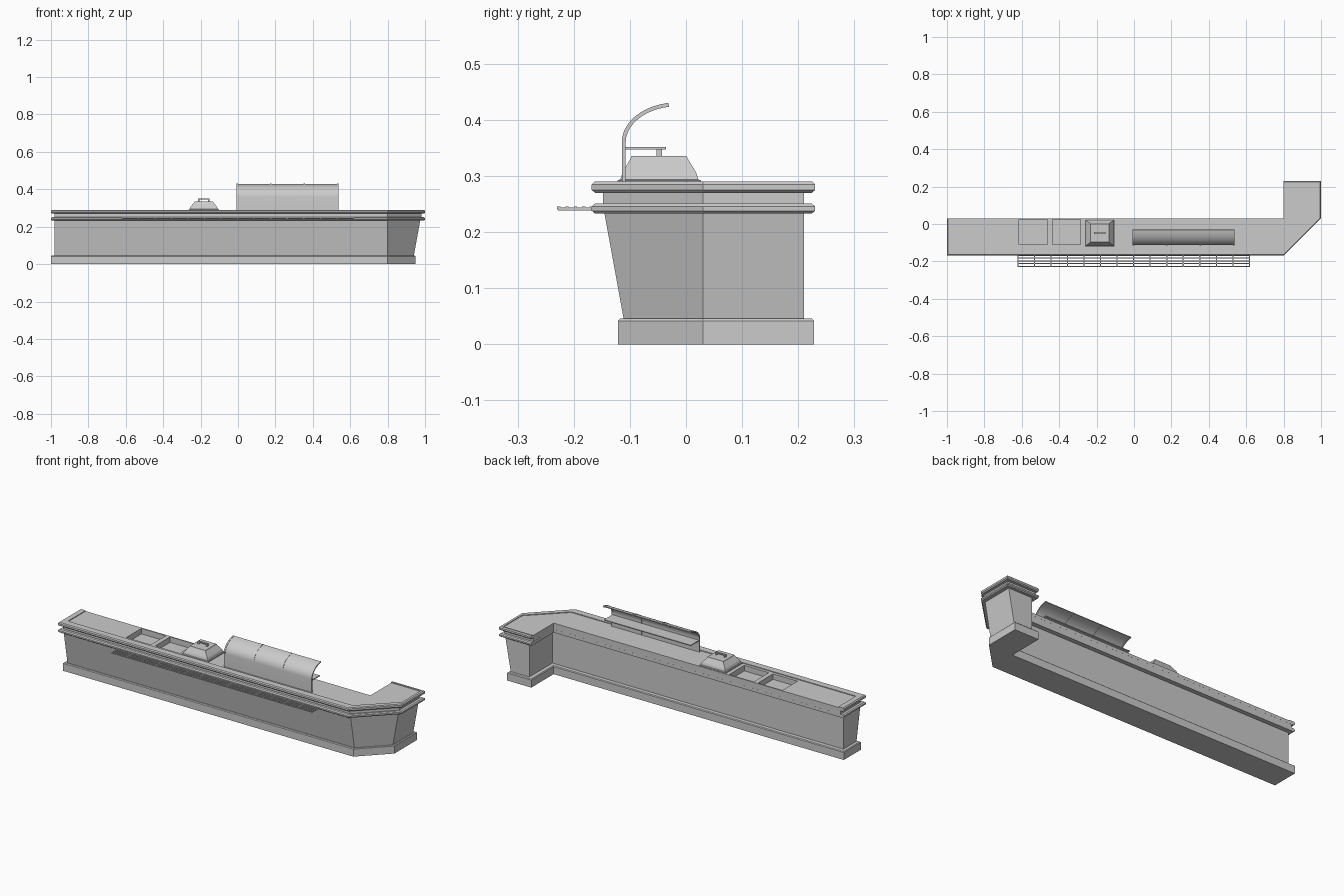
import bpy, bmesh, math

if "Cube" in bpy.data.objects:
    bpy.data.objects.remove(bpy.data.objects["Cube"])

Y_TURN = 0.03  # where the angled corner meets the short leg


def finish(name, bm, smooth=False):
    bmesh.ops.recalc_face_normals(bm, faces=bm.faces)
    me = bpy.data.meshes.new(name)
    bm.to_mesh(me)
    bm.free()
    ob = bpy.data.objects.new(name, me)
    bpy.context.collection.objects.link(ob)
    if smooth:
        bpy.ops.object.select_all(action='DESELECT')
        ob.select_set(True)
        bpy.context.view_layer.objects.active = ob
        bpy.ops.object.shade_smooth_by_angle(angle=math.radians(35))
    return ob


def loft(name, rings):
    """Skin a stack of closed rings and cap both ends."""
    bm = bmesh.new()
    vs = [[bm.verts.new(p) for p in r] for r in rings]
    n = len(rings[0])
    for a, b in zip(vs, vs[1:]):
        for i in range(n):
            j = (i + 1) % n
            bm.faces.new((a[i], a[j], b[j], b[i]))
    bm.faces.new(vs[0][::-1])
    bm.faces.new(vs[-1])
    return finish(name, bm)


def footprint(z, front, left, right, end, back=0.03, inner=0.8, turn=Y_TURN):
    return [(left, front, z), (0.8, front, z), (right, turn, z), (right, end, z),
            (inner, end, z), (inner, back, z), (left, back, z)]


def add_box(bm, x0, x1, y0, y1, z0, z1):
    r = bmesh.ops.create_cube(bm, size=1)
    for v in r['verts']:
        v.co = ((x0 + x1) / 2 + v.co.x * (x1 - x0),
                (y0 + y1) / 2 + v.co.y * (y1 - y0),
                (z0 + z1) / 2 + v.co.z * (z1 - z0))


def boxes(name, items):
    bm = bmesh.new()
    for it in items:
        add_box(bm, *it)
    return finish(name, bm)


def rect(z, x0, x1, y0, y1):
    return [(x0, y0, z), (x1, y0, z), (x1, y1, z), (x0, y1, z)]


def cut(ob, cutter):
    cutter.hide_render = True
    m = ob.modifiers.new("cut", 'BOOLEAN')
    m.operation, m.solver, m.object = 'DIFFERENCE', 'EXACT', cutter
    bpy.context.view_layer.objects.active = ob
    bpy.ops.object.modifier_apply(modifier=m.name)
    bpy.data.objects.remove(cutter)


# plinth with a small chamfer on top
loft("plinth", [footprint(0, -0.121, -1, 0.95, 0.228),
                footprint(0.042, -0.121, -1, 0.95, 0.228),
                footprint(0.046, -0.117, -0.996, 0.946, 0.224, 0.026, 0.804)])

# body leaning outwards at the front
loft("counter_body", [footprint(0.045, -0.111, -0.98, 0.94, 0.21, 0.005, 0.825),
                      footprint(0.237, -0.146, -0.98, 0.975, 0.21, 0.005, 0.825)])

# moulded countertop: two rounded ledges with a neck between them
profile = [(0.233, 0.006), (0.238, 0), (0.246, 0), (0.251, 0.006), (0.251, 0.02),
           (0.270, 0.02), (0.270, 0.006), (0.275, 0), (0.285, 0), (0.290, 0.005)]
top = loft("countertop", [footprint(z, -0.168 + o, -1 + o, 1 - o, 0.23 - o,
                                    0.03 - o * 0.02, 0.8 + o * 0.02)
                          for z, o in profile])

# sunken work surface and the serving wells
cut(top, loft("surface_cutter",
              [footprint(z, -0.126, -0.966, 0.982, 0.215, 0.05, 0.78, 0.05)
               for z in (0.286, 0.31)]))
cut(top, boxes("well_cutter", [(x, x + 0.152, -0.11, 0.023, 0.255, 0.31)
                               for x in (-0.615, -0.437, -0.259)]))

# domed lid over the third well, with a handle
loft("lid", [rect(0.286, -0.264, -0.102, -0.122, 0.027),
             rect(0.292, -0.264, -0.102, -0.122, 0.027),
             rect(0.294, -0.259, -0.107, -0.117, 0.022),
             rect(0.306, -0.254, -0.112, -0.113, 0.018),
             rect(0.331, -0.234, -0.132, -0.099, 0.003),
             rect(0.336, -0.232, -0.134, -0.097, 0.001)])
boxes("lid_handle", [(-0.213, -0.153, -0.053, -0.043, 0.345, 0.351),
                     (-0.213, -0.206, -0.053, -0.043, 0.334, 0.346),
                     (-0.160, -0.153, -0.053, -0.043, 0.334, 0.346)])


# curved guard: vertical sheet that bends back over the food
def guard(name, x0, x1, t):
    line = [(-0.111, 0.286, 0), (-0.111, 0.36, 0)]
    for i in range(1, 11):
        a = math.radians(80) * i / 10
        line.append((-0.111 + 0.097 * (1 - math.cos(a)),
                     0.36 + 0.068 * math.sin(a), a))
    left = [(y - t * math.cos(a), z + t * math.sin(a)) for y, z, a in line]
    right = [(y + t * math.cos(a), z - t * math.sin(a)) for y, z, a in line]
    bm = bmesh.new()
    rows = [[bm.verts.new((x, y, z)) for x in (x0, x1) for y, z in (l, r)]
            for l, r in zip(left, right)]
    for p, q in zip(rows, rows[1:]):
        for i, j in ((0, 1), (1, 3), (3, 2), (2, 0)):
            bm.faces.new((p[i], p[j], q[j], q[i]))
    for r in (rows[0], rows[-1]):
        bm.faces.new((r[0], r[1], r[3], r[2]))
    finish(name, bm, True)


X0, STEP = -0.004, 0.179
for i in range(3):
    guard(f"guard_panel_{i}", X0 + STEP * i, X0 + STEP * (i + 1), 0.002)
for i in range(4):
    guard(f"guard_rib_{i}", X0 + STEP * i - 0.004, X0 + STEP * i + 0.004, 0.0035)
boxes("guard_shelf", [(X0, X0 + 3 * STEP, -0.111, -0.036, 0.347, 0.352)])

# tray slide: long rails on evenly spaced cross bars
rails = [(-0.624, 0.62, y - 0.003, y + 0.003, 0.24, 0.246)
         for y in (-0.227, -0.212, -0.197, -0.182, -0.169)]
bars = [(x - 0.003, x + 0.003, -0.228, -0.16, 0.239, 0.244)
        for x in (-0.621 + i * 1.238 / 14 for i in range(15))]
boxes("tray_slide", rails + bars)
